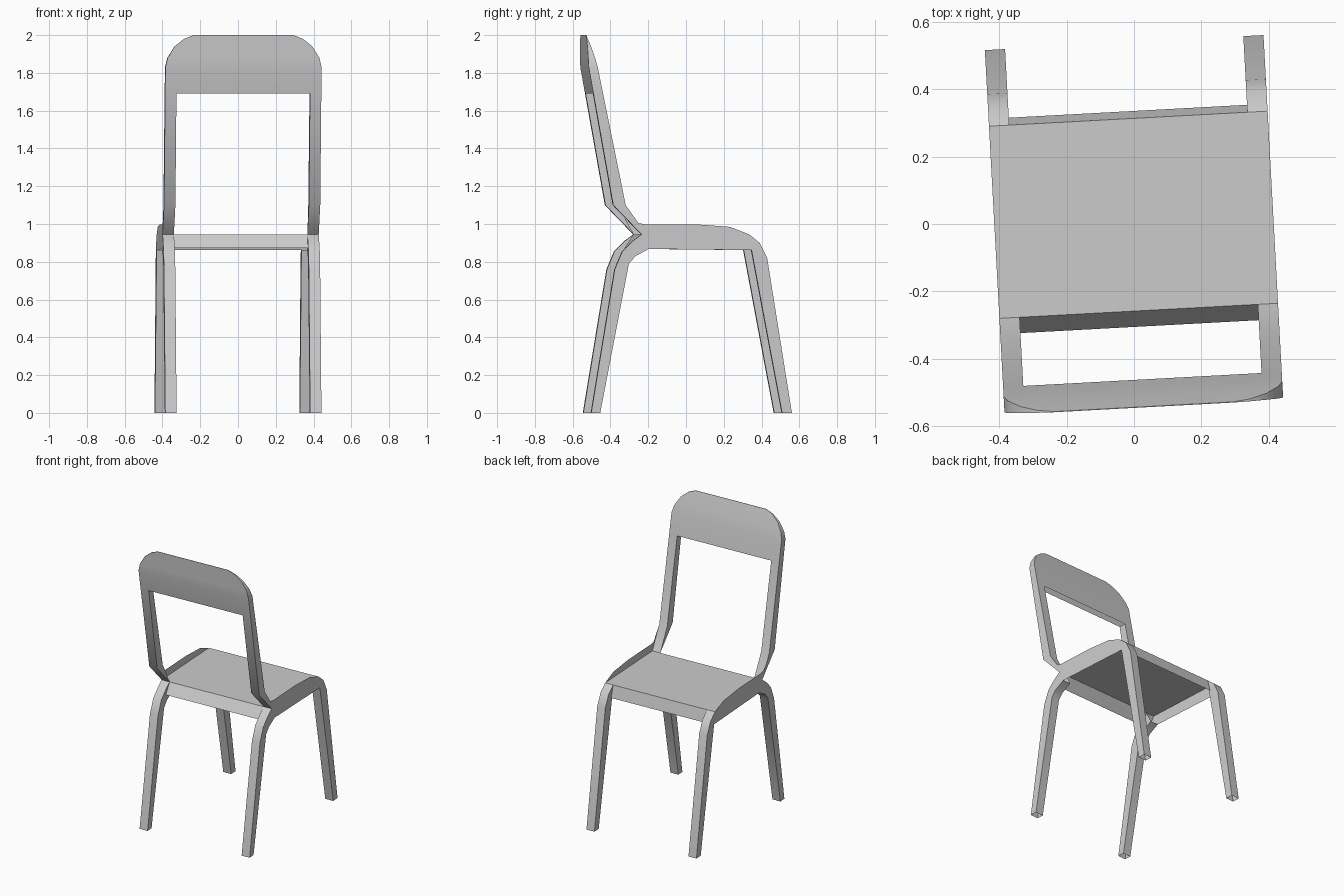
import bpy, bmesh, math

if "Cube" in bpy.data.objects:
    bpy.data.objects.remove(bpy.data.objects["Cube"])

TURN = math.radians(3.1)
HALF = 0.414      # half width of the chair
INNER = 0.354     # inner face of legs and posts

grey = bpy.data.materials.new("light_grey")
grey.use_nodes = True
colour = (0.6, 0.6, 0.6, 1)
grey.diffuse_color = colour
grey.node_tree.nodes["Principled BSDF"].inputs["Base Color"].default_value = colour


def finish(name, bm):
    mesh = bpy.data.meshes.new(name)
    bm.to_mesh(mesh)
    bm.free()
    mesh.materials.append(grey)
    ob = bpy.data.objects.new(name, mesh)
    bpy.context.collection.objects.link(ob)
    ob.rotation_euler.z = TURN
    bpy.ops.object.select_all(action="DESELECT")
    ob.select_set(True)
    bpy.context.view_layer.objects.active = ob
    bpy.ops.object.shade_smooth_by_angle(angle=math.radians(35))


def side_sheet(bm, profile, x, outward):
    """Flat side face of counterclockwise (y, z) points, facing along outward * x."""
    verts = [bm.verts.new((x, y, z)) for y, z in profile]
    bm.faces.new(verts if outward > 0 else verts[::-1])
    return verts


def hollow_bar(name, profile, x0, x1, open_edges=(), capped=True):
    """Side profile carried from x0 up to x1; the listed edges stay open."""
    bm = bmesh.new()
    a = side_sheet(bm, profile, x0, -1)
    b = side_sheet(bm, profile, x1, 1)
    if not capped:
        bmesh.ops.delete(bm, geom=bm.faces[:], context="FACES_ONLY")
    for i in range(len(profile)):
        j = (i + 1) % len(profile)
        if i not in open_edges:
            bm.faces.new((a[i], a[j], b[j], b[i]))
    finish(name, bm)


# Side profiles, all counterclockwise
post = [(-0.513, 1.69), (-0.408, 1.1), (-0.258, 0.945), (-0.342, 1.1), (-0.462, 1.69)]
rear_leg = [(-0.258, 0.945), (-0.305, 0.91), (-0.36, 0.855), (-0.4, 0.76), (-0.525, 0),
            (-0.477, 0), (-0.325, 0.79), (-0.29, 0.83), (-0.22, 0.868)]
front_leg = [(0.325, 0.862), (0.487, 0), (0.539, 0), (0.408, 0.82), (0.368, 0.9), (0.313, 0.945)]
rim = [(-0.258, 0.945), (-0.22, 0.868), (0.325, 0.862), (0.313, 0.945), (0.21, 0.985),
       (0.03, 0.998), (-0.24, 0.998), (-0.275, 1.005), (-0.315, 1.045), (-0.342, 1.1)]
seat = [(-0.258, 0.945), (-0.305, 0.872), (0.335, 0.862), (0.313, 0.945)]

# Seat with its front and rear aprons, open underneath
hollow_bar("seat", seat, -HALF, HALF, open_edges=(1,), capped=False)

# Legs, back posts and raised side rims
bars = (("back_post", post, (4,)), ("rear_leg", rear_leg, (4, 8)), ("front_leg", front_leg, (1, 5)))
for side, s in (("left", 1), ("right", -1)):
    x0, x1 = sorted((s * INNER, s * HALF))
    for part, profile, open_edges in bars:
        hollow_bar(f"{part}_{side}", profile, x0, x1, open_edges)
    bm = bmesh.new()
    side_sheet(bm, rim, s * HALF, s)
    finish(f"seat_rim_{side}", bm)

# Backrest: rings of (height, half width, outer y, inner y), rounded and thinner at the top
rings = [(1.69, HALF, -0.513, -0.462), (1.83, HALF, -0.538, -0.49), (1.88, 0.402, -0.54, -0.504),
         (1.94, 0.365, -0.542, -0.523), (1.98, 0.315, -0.544, -0.537), (2.0, 0.265, -0.545, -0.543)]
bm = bmesh.new()
loops = [[bm.verts.new((x, y, z)) for x, y in ((-w, a), (w, a), (w, b), (-w, b))]
         for z, w, a, b in rings]
for low, high in zip(loops, loops[1:]):
    for i in range(4):
        j = (i + 1) % 4
        bm.faces.new((low[i], low[j], high[j], high[i]))
bm.faces.new(loops[-1])
finish("backrest", bm)
